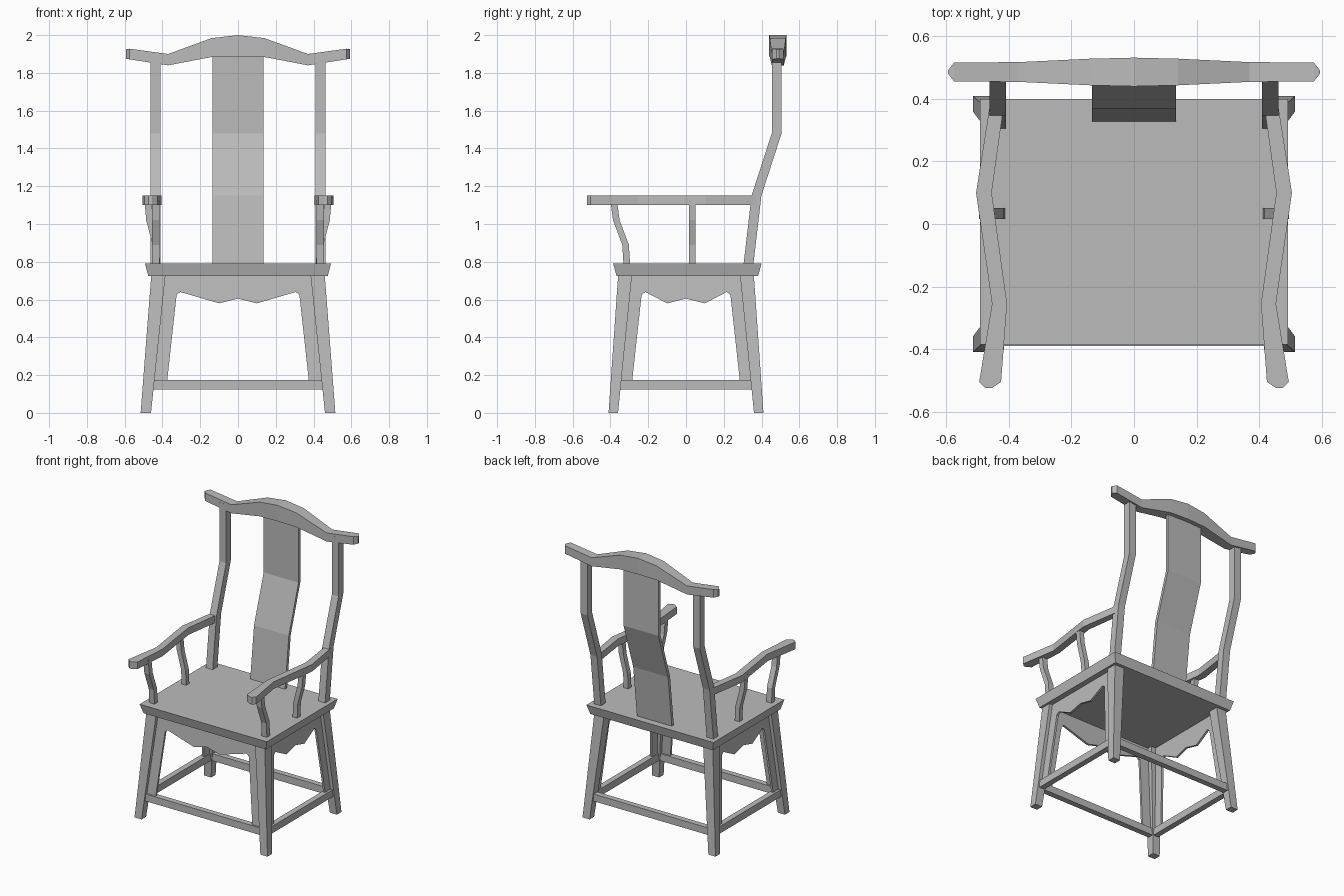
import bpy, bmesh, math
from mathutils import Matrix, Vector

cube = bpy.data.objects.get("Cube")
if cube:
    bpy.data.objects.remove(cube, do_unlink=True)

# Single grey finish for the whole chair
finish = bpy.data.materials.new("plain grey")
finish.use_nodes = True
grey = (.5, .5, .5, 1)
finish.diffuse_color = grey
finish.node_tree.nodes["Principled BSDF"].inputs["Base Color"].default_value = grey

# Shared heights and positions
seat_bottom, seat_top = .725, .79
arm_height, arm_thickness = 1.125, .05
post_x = .436
slope = .075


def finish_object(name, bm, turn=0):
    """Store the mesh, turned by quarter turns about the vertical."""
    bm.transform(Matrix.Rotation(turn * math.pi / 2, 4, "Z"))
    bmesh.ops.recalc_face_normals(bm, faces=bm.faces)
    mesh = bpy.data.meshes.new(name)
    bm.to_mesh(mesh)
    bm.free()
    mesh.materials.append(finish)
    part = bpy.data.objects.new(name, mesh)
    bpy.context.collection.objects.link(part)


def bar(name, axis, stations, turn=0):
    """Loft rectangles, each given as (centre, width, depth), along an axis."""
    bm = bmesh.new()
    across, along = [i for i in range(3) if i != "xyz".index(axis)]
    rings = []
    for centre, width, depth in stations:
        ring = []
        for a, b in ((-1, -1), (1, -1), (1, 1), (-1, 1)):
            corner = Vector(centre)
            corner[across] += a * width / 2
            corner[along] += b * depth / 2
            ring.append(bm.verts.new(corner))
        rings.append(ring)
    for low, high in zip(rings, rings[1:]):
        for i in range(4):
            bm.faces.new((low[i - 1], low[i], high[i], high[i - 1]))
    bm.faces.new(rings[0])
    bm.faces.new(rings[-1])
    finish_object(name, bm, turn)


def apron(name, opening, reach, turn):
    """Scalloped plate with strips running down the legs, leaning with them."""
    rail = .17
    half = [(0, .605), (.1, .58), (opening - .02, .64), (opening, .625),
            (opening + .05, rail), (opening + .13, rail),
            (opening + .08, seat_bottom), (0, seat_bottom)]
    outline = half + [(-u, z) for u, z in reversed(half) if u > 0]
    bm = bmesh.new()
    face = bm.faces.new([bm.verts.new((u, slope * z - reach, z)) for u, z in outline])
    extruded = bmesh.ops.extrude_face_region(bm, geom=[face])["geom"]
    verts = [item for item in extruded if isinstance(item, bmesh.types.BMVert)]
    bmesh.ops.translate(bm, verts=verts, vec=(0, .015, 0))
    finish_object(name, bm, turn)


# Seat slab with inward-sloping edges
bar("seat", "z", [((0, .007, seat_bottom), .95, .75),
                  ((0, .007, seat_top), .985, .785)])

# Bends shared by the back posts and splat, as (y, z)
back_curve = [(.33, seat_top - .01), (.373, 1.15), (.48, 1.48), (.48, 1.89)]

# Bends shared by the arm supports, as (share of sideways travel, z)
support_curve = [(0, seat_top - .01), (.1, .89), (.8, 1.02), (1, arm_height)]

# Parts that come in left and right pairs
for side, word in ((1, "left"), (-1, "right")):
    # Splayed, tapered legs
    for facing, end in ((-1, "front"), (1, "back")):
        bar(f"{word}_{end}_leg", "z",
            [((side * .488, facing * .385, 0), .055, .05),
             ((side * .422, facing * .323, seat_bottom), .075, .073)])

    # Bent back post
    bar(word + "_back_post", "z",
        [((side * post_x, y, z), .052, .052) for y, z in back_curve])

    # Serpentine arm with a pointed tip, as (x, y, width)
    arm = [(.44, .37, .045), (.48, .1, .05), (.43, -.255, .048),
           (.46, -.505, .07), (.465, -.525, .02)]
    bar(word + "_arm", "y",
        [((side * x, y, arm_height), width, arm_thickness) for x, y, width in arm])

    # Curved arm supports: the front one sweeps forward, the middle one outward
    bar(word + "_front_arm_support", "z",
        [((side * post_x, -.313 - .07 * share, z), .04, .035)
         for share, z in support_curve])
    bar(word + "_middle_arm_support", "z",
        [((side * (.43 + .048 * share), .033, z), .035, .035)
         for share, z in support_curve])

    # Side apron
    apron(word + "_apron", .235, .49, side)

apron("front_apron", .325, .39, 0)

# Four stretchers around the legs
for turn, word in enumerate(("front", "left", "back", "right")):
    reach, half_length = (.473, .37) if turn % 2 else (.37, .47)
    bar(word + "_stretcher", "x",
        [((end * half_length, -reach, .15), .04, .05) for end in (-1, 1)], turn)

# Bent back splat
bar("back_splat", "z",
    [((0, y + .008, z), .27, .022) for y, z in back_curve])

# Yoke-shaped crest rail, from the middle outward as (x, z, height)
yoke = [(0, 1.944, .112), (.14, 1.934, .1), (.37, 1.87, .06), (.575, 1.9, .056)]
wing = [((x, .486, z), .03 + height * .55, height) for x, z, height in yoke]
wing.append(((.594, .486, 1.9), .012, .05))
other_wing = [((-x, y, z), width, height) for (x, y, z), width, height in wing[:0:-1]]
bar("crest_rail", "x", other_wing + wing)
